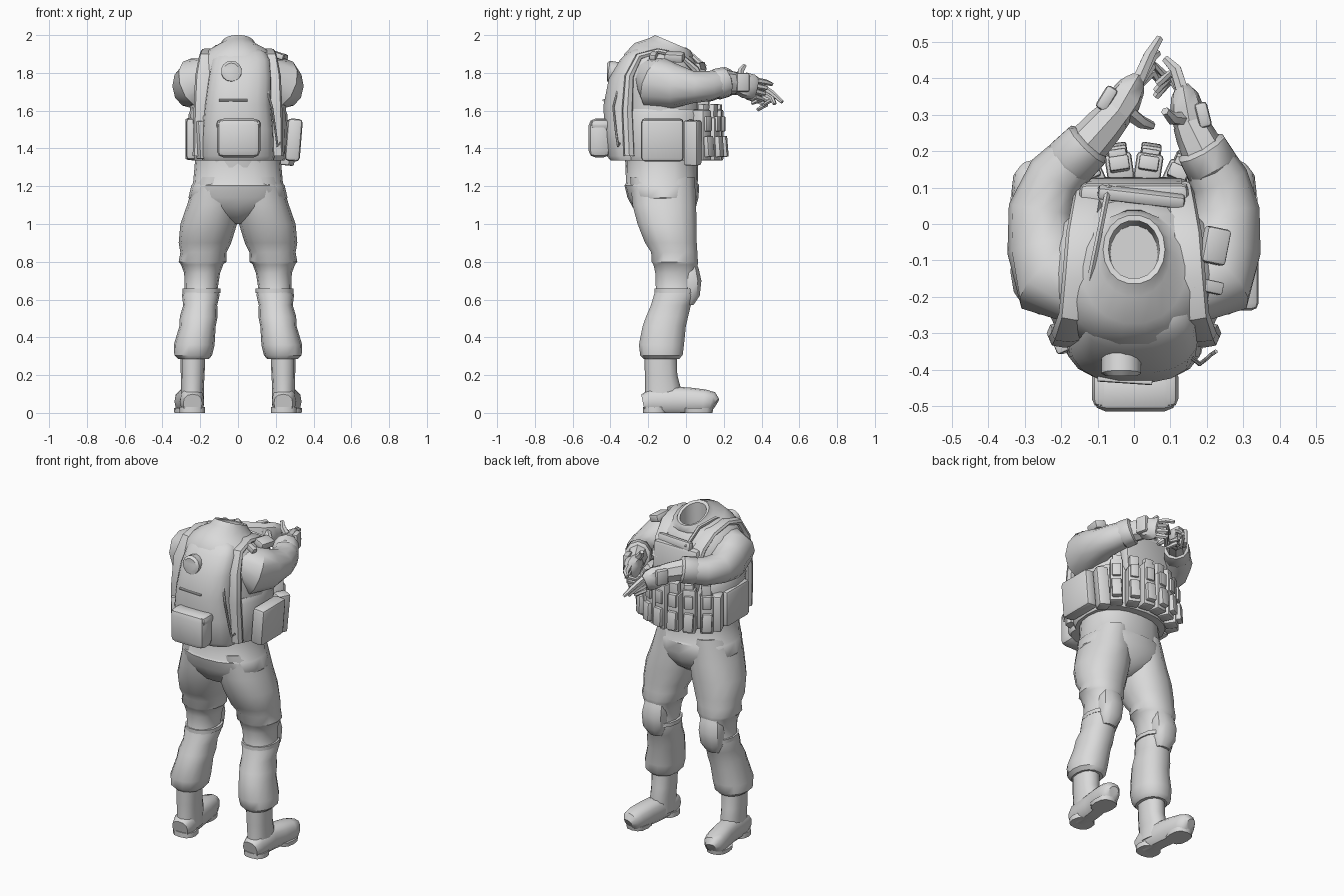
import bpy, bmesh, math
from mathutils import Vector, Matrix

mat = bpy.data.materials.new("plain grey")
mat.diffuse_color = (0.7, 0.7, 0.7, 1)


def finish(name, bm):
    bmesh.ops.recalc_face_normals(bm, faces=bm.faces)
    me = bpy.data.meshes.new(name)
    bm.to_mesh(me)
    bm.free()
    me.materials.append(mat)
    ob = bpy.data.objects.new(name, me)
    bpy.context.collection.objects.link(ob)
    return ob


def sup(i, n, p):
    a = 2 * math.pi * i / n
    c, s = math.cos(a), math.sin(a)
    return (math.copysign(abs(c) ** (2 / p), c), math.copysign(abs(s) ** (2 / p), s))


def skin(name, rings):
    bm = bmesh.new()
    vs = [[bm.verts.new(co) for co in r] for r in rings]
    n = len(vs[0])
    for a, b in zip(vs, vs[1:]):
        for i in range(n):
            bm.faces.new((a[i], a[(i + 1) % n], b[(i + 1) % n], b[i]))
    bm.faces.new(vs[0])
    bm.faces.new(vs[-1])
    return finish(name, bm)


def loft(name, secs, n=16, p=2.2, s=1):
    """Stack of level rings: x, y, z, rx, ry and optional slope of z along y."""
    rings = []
    for sec in secs:
        cx, cy, z, rx, ry = sec[:5]
        tilt = sec[5] if len(sec) > 5 else 0
        ring = []
        for i in range(n):
            u, v = sup(i, n, p)
            ring.append((s * cx + rx * u, cy + ry * v, z + tilt * ry * v))
        rings.append(ring)
    return skin(name, rings)


def tube(name, pts, radii, n=10, p=2.0, ref=(0, 0, 1), s=1, floor=False):
    """Rings along a path; radii are (along ref, across)."""
    pts = [Vector((s * q[0], q[1], q[2])) for q in pts]
    rings = []
    for k, c in enumerate(pts):
        t = (pts[min(k + 1, len(pts) - 1)] - pts[max(k - 1, 0)]).normalized()
        r = Vector(ref)
        r = (r - t * r.dot(t)).normalized()
        v = t.cross(r)
        ru, rv = radii[k] if isinstance(radii, list) else radii
        ring = []
        for i in range(n):
            a, b = sup(i, n, p)
            co = c + r * ru * a + v * rv * b
            if floor:
                co.z = max(co.z, 0)
            ring.append(co)
        rings.append(ring)
    return skin(name, rings)


def box(name, loc, size, rot=(0, 0, 0), bevel=0.012):
    bm = bmesh.new()
    bmesh.ops.create_cube(bm, size=1)
    bmesh.ops.scale(bm, vec=size, verts=bm.verts)
    bmesh.ops.bevel(bm, geom=bm.edges[:], offset=bevel, segments=2, affect='EDGES', profile=0.5)
    m = Matrix.Translation(loc)
    for ang, ax in zip(rot, "XYZ"):
        m = m @ Matrix.Rotation(ang, 4, ax)
    bm.transform(m)
    return finish(name, bm)


# trousers with folds, boots and knee pads
LEG = [(.235, -.13, .285, .08, .095), (.237, -.13, .305, .1, .115), (.232, -.13, .36, .108, .122),
       (.214, -.115, .46, .096, .117), (.208, -.1, .51, .1, .114), (.2, -.08, .57, .09, .108), (.197, -.06, .625, .1, .112),
       (.195, -.055, .655, .087, .107), (.19, -.055, .74, .095, .11), (.19, -.055, .785, .112, .12), (.188, -.06, .8, .126, .126),
       (.183, -.062, .85, .122, .125), (.175, -.08, .9, .139, .14), (.155, -.1, 1.0, .15, .16),
       (.13, -.115, 1.1, .14, .172), (.112, -.125, 1.25, .11, .175)]
FOOT = [(.24, -.224, .05), (.243, -.18, .06), (.25, -.06, .064), (.262, .02, .064), (.275, .1, .06), (.28, .14, .055), (.283, .156, .045)]
for s, side in ((1, "right"), (-1, "left")):
    loft(side + "_trouser_leg", LEG, 14, 2.2, s)
    tube(side + "_boot_foot", FOOT, [(.05, .05), (.064, .072), (.06, .075), (.063, .07), (.062, .064), (.052, .056), (.03, .035)],
         12, 2.5, (1, 0, 0), s, True)
    loft(side + "_boot_shaft", [(.242, -.13, .04, .062, .092), (.241, -.122, .13, .06, .095), (.24, -.132, .2, .063, .086),
                                (.238, -.135, .33, .066, .085)], 12, 2.3, s)
    loft(side + "_boot_heel", [(.243, -.165, 0, .068, .062), (.243, -.165, .03, .068, .062)], 12, 2.6, s)
    loft(side + "_boot_sole", [(.275, .065, 0, .062, .075), (.275, .065, .025, .065, .08)], 12, 2.6, s)
    loft(side + "_knee_pad", [(.197, .0, .57, .045, .04), (.197, .015, .62, .07, .06), (.195, .02, .7, .076, .064),
                              (.192, .015, .76, .07, .055), (.19, .01, .8, .055, .045)], 10, 2.6, s)
    loft(side + "_knee_strap", [(.193, -.055, .635, .1, .114), (.193, -.055, .658, .1, .114)], 14, 2.2, s)
loft("trouser_seat", [(0, -.1, 1.0, .03, .07), (0, -.11, 1.04, .13, .135), (0, -.115, 1.09, .23, .168), (0, -.122, 1.14, .262, .188),
                      (0, -.128, 1.205, .247, .198), (0, -.128, 1.215, .238, .19), (0, -.128, 1.35, .226, .193)], 20, 2.3)

# upper body with sloping hollow collar
loft("torso_and_collar", [(0, -.13, 1.3, .222, .19), (0, -.13, 1.5, .245, .22), (0, -.13, 1.68, .26, .225),
                          (0, -.14, 1.8, .25, .215), (0, -.14, 1.88, .205, .19, -.1), (0, -.12, 1.92, .145, .155, -.25),
                          (0, -.08, 1.935, .1, .12, -.4), (.0, -.07, 1.96, .085, .095, -.43),
                          (0, -.07, 1.955, .07, .08, -.43), (0, -.08, 1.6, .065, .075)], 18, 2.1)

# vest: waist band, front plate, shoulder straps
loft("vest_waist", [(0, -.12, 1.335, .245, .23), (0, -.12, 1.36, .255, .24), (0, -.12, 1.58, .262, .243),
                    (0, -.12, 1.61, .25, .23)], 20, 2.4)
box("chest_plate", (0, .085, 1.69), (.3, .07, .26), (.08, 0, 0), .02)
box("chest_plate_top", (.02, .075, 1.83), (.24, .035, .05), (.25, 0, -.12), .01)
for s, side in ((1, "right"), (-1, "left")):
    tube(side + "_shoulder_strap", [(.19, -.3, 1.36), (.19, -.31, 1.6), (.182, -.3, 1.78), (.165, -.25, 1.885), (.155, -.15, 1.915),
                                    (.145, -.03, 1.89), (.13, .05, 1.82), (.12, .1, 1.72)],
         [(.05, .03), (.045, .03), (.045, .025), (.042, .02), (.042, .015), (.042, .015), (.042, .02), (.042, .02)],
         8, 3, (1, 0, 0), s)

# backpack with round cap and lower pouch
loft("backpack", [(0, -.3, 1.335, .185, .1), (0, -.305, 1.36, .195, .115), (0, -.31, 1.5, .19, .125), (0, -.31, 1.63, .178, .128),
                  (.01, -.29, 1.77, .17, .12), (.015, -.265, 1.87, .155, .085), (.015, -.25, 1.91, .13, .06),
                  (.015, -.24, 1.93, .09, .035)], 18, 2.5)
tube("backpack_cap", [(-.035, -.35, 1.8), (-.035, -.41, 1.81), (-.035, -.418, 1.81)], [(.055, .055), (.055, .055), (.042, .042)], 14)
tube("backpack_fold", [(-.1, -.425, 1.655), (.05, -.435, 1.655)], (.006, .008), 8)
box("back_pouch", (.003, -.458, 1.455), (.23, .115, .205), (0, 0, 0), .035)
box("back_pouch_lid", (.003, -.45, 1.525), (.238, .11, .06), (0, 0, 0), .025)

# side pouches, back-left magazine holders, back-right cable
box("right_side_pouch", (.295, -.125, 1.445), (.08, .225, .225), (0, .08, 0), .02)
box("right_small_pouch", (.265, .035, 1.43), (.07, .08, .24), (0, .1, -.4), .012)
box("left_side_pouch", (-.245, -.125, 1.45), (.06, .225, .22), (0, 0, 0), .02)
box("left_small_pouch", (-.24, .035, 1.45), (.06, .08, .22), (0, 0, .4), .012)
for x, h in ((-.2, .2), (-.165, .23)):
    box("back_left_holder", (x, -.325, 1.345 + h / 2), (.034, .06, h), (0, -.06, .4), .006)
tube("cable", [(.15, -.36, 1.72), (.18, -.385, 1.62), (.2, -.37, 1.48), (.21, -.36, 1.41), (.225, -.35, 1.43)], (.006, .006), 6)

# front magazine pouches around the waist
for i, x in enumerate((-.2, -.12, -.04, .04, .12, .2)):
    y = .16 - 1.9 * x * x
    a = -math.atan(3.8 * x)
    d = Vector((-math.sin(a), math.cos(a), 0))
    base = Vector((x, y, 0))
    h = .23 + .04 * (i % 2)
    box("magazine_pouch", base + Vector((0, 0, 1.335 + h / 2)), (.074, .075, h), (0, 0, a), .01)
    box("magazine", base + Vector((0, 0, 1.55)) + d * .005, (.055, .04, .17), (-.08, 0, a), .006)
    box("pouch_flap", base + Vector((0, 0, 1.53)) + d * .035, (.05, .03, .08), (0, 0, a), .006)
    box("pouch_front", base + Vector((0, 0, 1.41)) + d * .045, (.055, .035, .11), (.08, 0, a), .006)

# shoulder radio
box("shoulder_radio", (.222, -.06, 1.885), (.07, .1, .045), (0, .3, -.2), .01)
box("shoulder_clip", (.2, -.17, 1.895), (.09, .035, .03), (0, .35, -.2), .006)
tube("shoulder_cable", [(-.07, .1, 1.83), (-.09, .0, 1.92), (-.115, -.12, 1.935), (-.135, -.22, 1.91)], (.014, .009), 6)

# sleeves, cuffs and forearms
SLEEVE = [(.14, -.18, 1.79), (.215, -.15, 1.745), (.245, -.06, 1.73), (.255, .04, 1.725)]
RAD = [(.1, .1), (.14, .125), (.118, .105), (.085, .09)]
ENDS = {1: [(.235, .12, 1.73), (.19, .2, 1.75), (.15, .28, 1.745)],
        -1: [(.215, .13, 1.73), (.135, .21, 1.75), (.045, .31, 1.74)]}
for s, side in ((1, "right"), (-1, "left")):
    e = [Vector(q) for q in ENDS[s]]
    tube(side + "_sleeve", SLEEVE + e[:2], RAD + [(.08, .08), (.07, .068)], 12, 2.1, s=s)
    tube(side + "_cuff", [e[0].lerp(e[1], f) for f in (.35, .5, 1.1, 1.2)],
         [(.07, .068), (.082, .077), (.08, .073), (.062, .058)], 10, s=s)
    tube(side + "_forearm", [e[1], e[1].lerp(e[2], .6), e[2]], [(.066, .06), (.06, .054), (.052, .046)], 8, s=s)


# gloved hands: palm, bent fingers and thumb
def hand(side, wrist, knuckle, mids, tips, thumb):
    w, k = Vector(wrist), Vector(knuckle)
    tube(side + "_palm", [w - (k - w) * .15, w.lerp(k, .4), w.lerp(k, .8), k],
         [(.045, .042), (.068, .048), (.066, .038), (.05, .022)], 8, 2.4)
    for i in range(4):
        b = k + Vector((0, -.015, .043 - .029 * i))
        tube(side + "_finger", [b, Vector(mids[i]), Vector(tips[i])], [(.016, .019), (.015, .017), (.01, .011)], 6)
    tube(side + "_thumb", thumb, [(.022, .022), (.018, .018), (.012, .012)], 6, ref=(1, 0, 0))


hand("right", (.155, .265, 1.745), (.135, .375, 1.72),
     [(.115, .425, 1.75), (.11, .42, 1.72), (.105, .41, 1.69), (.1, .4, 1.66)],
     [(.085, .455, 1.74), (.065, .385, 1.7), (.06, .365, 1.67), (.06, .35, 1.64)],
     [(.14, .29, 1.77), (.105, .29, 1.81), (.085, .31, 1.84)])
hand("left", (-.05, .3, 1.74), (.005, .395, 1.7),
     [(.04, .46, 1.69), (.045, .455, 1.665), (.05, .44, 1.65), (.05, .42, 1.63)],
     [(.07, .51, 1.645), (.065, .47, 1.635), (.085, .41, 1.63), (.08, .38, 1.605)],
     [(-.02, .31, 1.75), (.02, .28, 1.72), (.05, .27, 1.69)])
box("right_knuckle_guard", (.19, .3, 1.75), (.035, .07, .1), (0, 0, .25), .01)
box("left_knuckle_guard", (-.075, .345, 1.74), (.035, .07, .09), (0, 0, -.55), .01)

bpy.ops.object.select_all(action='SELECT')
bpy.context.view_layer.objects.active = bpy.context.selected_objects[0]
bpy.ops.object.shade_smooth_by_angle(angle=math.radians(40))
